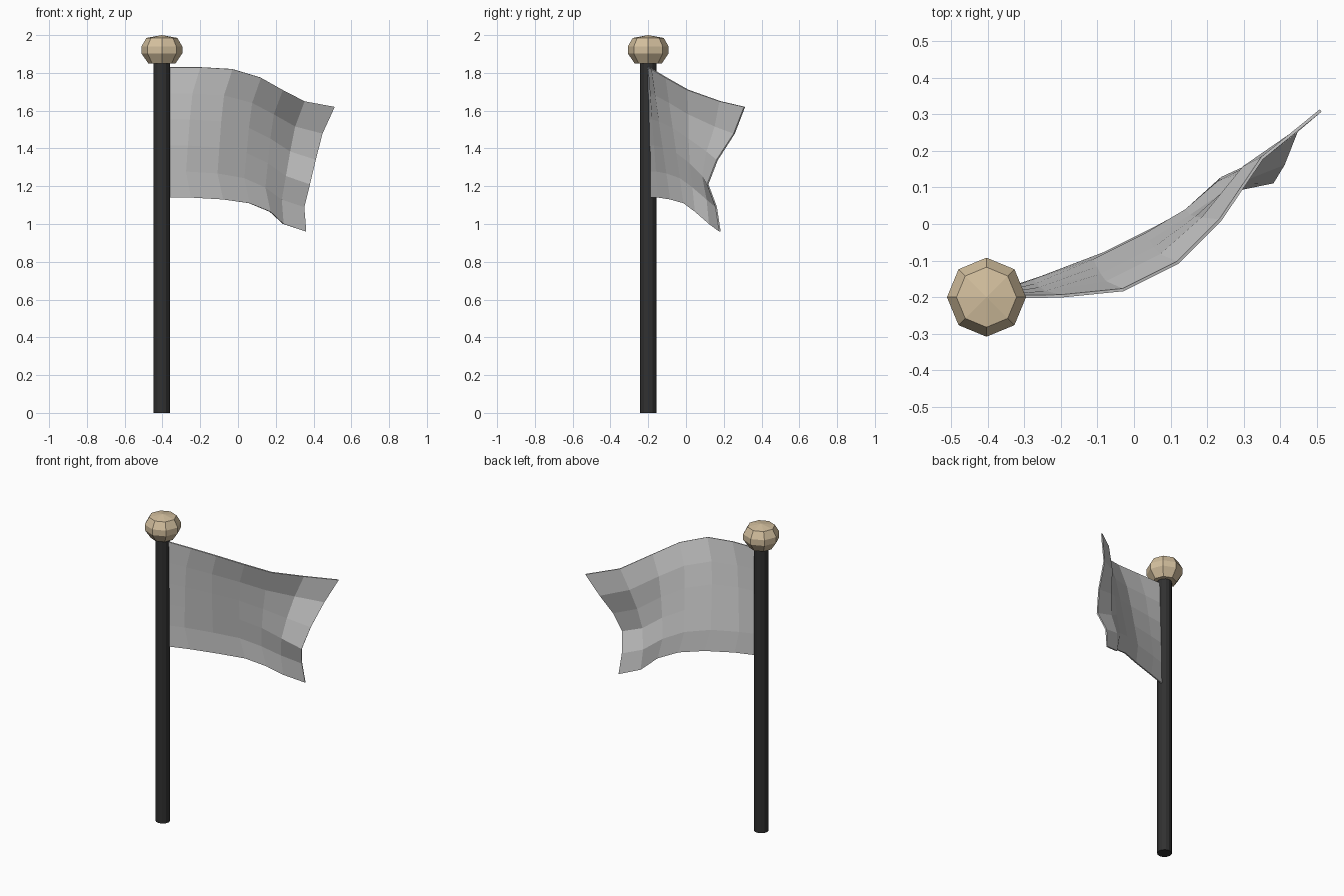
import bpy, math

if "Cube" in bpy.data.objects:
    bpy.data.objects.remove(bpy.data.objects["Cube"])

PX, PY = -0.403, -0.2


def material(name, color):
    m = bpy.data.materials.new(name)
    m.diffuse_color = (*color, 1)
    m.use_nodes = True
    m.node_tree.nodes["Principled BSDF"].inputs["Base Color"].default_value = m.diffuse_color
    return m


def make(name, verts, faces, mat=None):
    me = bpy.data.meshes.new(name)
    me.from_pydata(verts, [], faces)
    me.update()
    ob = bpy.data.objects.new(name, me)
    bpy.context.collection.objects.link(ob)
    if mat:
        me.materials.append(mat)
    return ob


def lathe(name, profile, n, mat):
    """Closed solid of revolution about the pole axis, profile runs bottom to top."""
    verts = [(PX + r * math.cos(2 * math.pi * i / n), PY + r * math.sin(2 * math.pi * i / n), z)
             for r, z in profile for i in range(n)]
    faces = [(k * n + i, k * n + (i + 1) % n, (k + 1) * n + (i + 1) % n, (k + 1) * n + i)
             for k in range(len(profile) - 1) for i in range(n)]
    faces.append(tuple(reversed(range(n))))
    # the top closes in a shallow point
    tip = len(verts)
    last = tip - n
    verts.append((PX, PY, top_of[name]))
    faces += [(last + i, last + (i + 1) % n, tip) for i in range(n)]
    return make(name, verts, faces, mat)


top_of = {"pole": 1.86, "finial": 2.0}

# pole and faceted finial
lathe("pole", [(0.044, 0), (0.044, 1.86)], 12, material("dark_pole", (0.03, 0.03, 0.03)))
lathe("finial", [(0.072, 1.85), (0.108, 1.903), (0.108, 1.94), (0.082, 1.985)], 8,
      material("tan_wood", (0.65, 0.52, 0.34)))

# cloth: top and bottom edges, blended down five rows
top = [(-0.4, -0.2, 1.83), (-0.2, -0.197, 1.83), (-0.03, -0.18, 1.82), (0.12, -0.105, 1.775),
       (0.235, 0.01, 1.71), (0.35, 0.18, 1.65), (0.51, 0.31, 1.62)]
bottom = [(-0.4, -0.195, 1.14), (-0.25, -0.145, 1.14), (-0.08, -0.08, 1.13), (0.06, -0.01, 1.11),
          (0.17, 0.05, 1.065), (0.24, 0.125, 1.0), (0.36, 0.18, 0.96)]
# ripple offsets (x, y, z) per row at the free end, and how far they reach inward
ripple = [(0, 0, 0), (-0.035, -0.029, -0.01), (-0.04, -0.093, -0.017),
          (-0.04, -0.117, -0.014), (-0.04, -0.046, -0.002), (0, 0, 0)]
reach_x = [0, 0.9, 1, 1, 1, 0.8, 1]
reach_y = [0, 0, 0, 0, 0.1, 0.5, 1]
reach_z = [0, 0, 0, 0, 0, 0.4, 1]

verts = []
for j, (dx, dy, dz) in enumerate(ripple):
    t = j / 5
    for i in range(7):
        a, b = top[i], bottom[i]
        verts.append((a[0] + (b[0] - a[0]) * t + dx * reach_x[i],
                      a[1] + (b[1] - a[1]) * t + dy * reach_y[i],
                      a[2] + (b[2] - a[2]) * t + dz * reach_z[i]))
faces = [(j * 7 + i, (j + 1) * 7 + i, (j + 1) * 7 + i + 1, j * 7 + i + 1)
         for j in range(5) for i in range(6)]
flag = make("flag_cloth", verts, faces)
sol = flag.modifiers.new("thickness", 'SOLIDIFY')
sol.thickness = 0.008
sol.offset = 0
